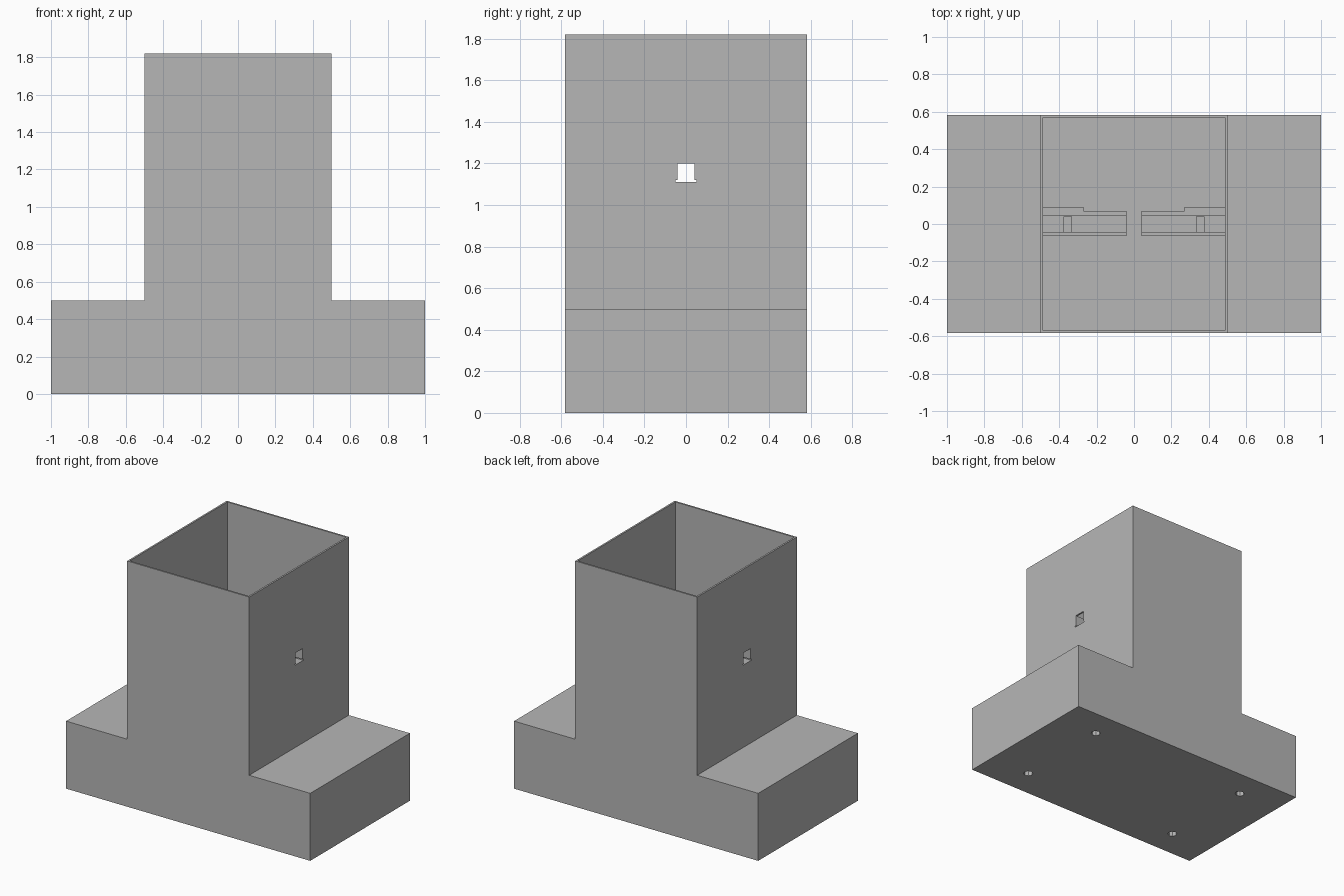
import bpy, bmesh, math
from mathutils import Vector

cube = bpy.data.objects.get("Cube")
if cube:
    bpy.data.objects.remove(cube, do_unlink=True)

grey = bpy.data.materials.new("plain_grey")
grey.use_nodes = True
grey.diffuse_color = (0.47, 0.47, 0.47, 1)
grey.node_tree.nodes["Principled BSDF"].inputs["Base Color"].default_value = (0.47, 0.47, 0.47, 1)


def prism(name, points, offset):
    """Extrude a closed outline by an offset vector."""
    bm = bmesh.new()
    face = bm.faces.new([bm.verts.new(p) for p in points])
    new = bmesh.ops.extrude_face_region(bm, geom=[face])["geom"]
    verts = [v for v in new if isinstance(v, bmesh.types.BMVert)]
    bmesh.ops.translate(bm, verts=verts, vec=Vector(offset))
    bmesh.ops.recalc_face_normals(bm, faces=bm.faces)
    mesh = bpy.data.meshes.new(name)
    bm.to_mesh(mesh)
    bm.free()
    mesh.materials.append(grey)
    obj = bpy.data.objects.new(name, mesh)
    bpy.context.collection.objects.link(obj)
    return obj


def box(name, x0, x1, y0, y1, z0, z1):
    outline = [(x0, y0, z0), (x1, y0, z0), (x1, y1, z0), (x0, y1, z0)]
    return prism(name, outline, (0, 0, z1 - z0))


def cut(target, cutter):
    mod = target.modifiers.new("cut", "BOOLEAN")
    mod.operation = "DIFFERENCE"
    mod.solver = "EXACT"
    mod.object = cutter
    cutter.hide_render = True
    bpy.context.view_layer.objects.active = target
    bpy.ops.object.modifier_apply(modifier=mod.name)
    bpy.data.objects.remove(cutter, do_unlink=True)


W, D, TOP, BASE, TOWER = 1.0, 0.583, 1.82, 0.5, 0.5
INNER = 0.487

# Stepped body: wide base with a tall tower
half = [(W, 0), (W, BASE), (TOWER, BASE), (TOWER, TOP)]
outline = half + [(-x, z) for x, z in reversed(half)]
body = prism("tower_body", [(x, -D, z) for x, z in outline], (0, 2 * D, 0))

# Open tower cavity
cut(body, box("cavity_cutter", -INNER, INNER, -0.57, 0.57, BASE, TOP + 0.1))

# Small side window, wider at its foot
slot = [(0.05, 1.11), (0.05, 1.12), (0.042, 1.12), (0.042, 1.2)]
window = slot + [(-y, z) for y, z in reversed(slot)]
cut(body, prism("window_cutter", [(-2, y, z) for y, z in window], (4, 0, 0)))

# Blind screw holes under the base
for sx in (-1, 1):
    for sy in (-1, 1):
        ring = [(sx * 0.663 + 0.033 * math.cos(a), sy * 0.37 + 0.033 * math.sin(a), -0.05)
                for a in (math.tau * i / 8 for i in range(8))]
        cut(body, prism("screw_hole_cutter", ring, (0, 0, 0.2)))

# Grooved guide channel and side block behind each window
channel = ([(-0.065, 1.09), (0.07, 1.09), (0.07, 1.2)] + slot[::-1]
           + [(-y, z) for y, z in slot] + [(-0.065, 1.2)])
for side, name in ((1, "left"), (-1, "right")):
    guide = prism(name + "_guide_channel", [(side * 0.04, y, z) for y, z in channel],
                  (side * (INNER - 0.04), 0, 0))
    x0, x1 = sorted((side * 0.335, side * 0.375))
    cut(guide, box("floor_slot_cutter", x0, x1, -0.045, 0.041, 1.0, 1.115))
    x0, x1 = sorted((side * 0.27, side * INNER))
    box(name + "_guide_block", x0, x1, 0.05, 0.09, 1.09, 1.2)
